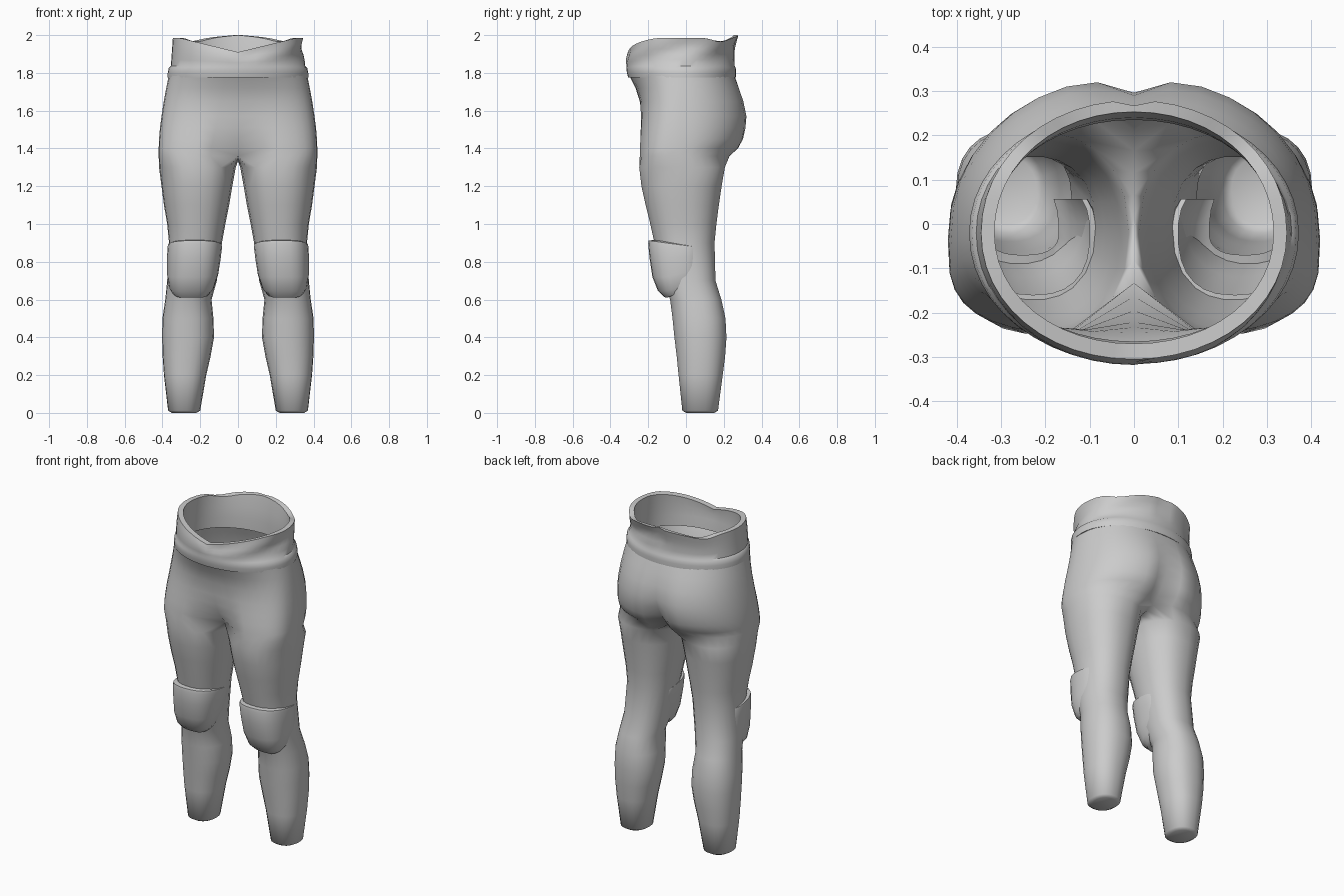
import bpy, bmesh, math
from math import sin, cos, radians, exp, pi

cube = bpy.data.objects.get("Cube")
if cube:
    bpy.data.objects.remove(cube, do_unlink=True)

grey = bpy.data.materials.new("cloth_grey")
grey.use_nodes = True
grey.diffuse_color = (0.6, 0.6, 0.6, 1)
grey.node_tree.nodes["Principled BSDF"].inputs["Base Color"].default_value = (0.6, 0.6, 0.6, 1)


def power(v, n):
    return math.copysign(abs(v) ** (2 / n), v)


def oval(a, x0, x1, front, back, mid=None, n=2.25):
    """Point on a rounded oval whose front and back depths differ."""
    mid = (front + back) / 2 if mid is None else mid
    s = power(sin(a), n)
    x = (x0 + x1) / 2 + (x1 - x0) / 2 * power(cos(a), n)
    return x, mid + s * ((back - mid) if s > 0 else (mid - front))


def bridge(bm, a, b, closed=True):
    for i in range(len(a) if closed else len(a) - 1):
        j = (i + 1) % len(a)
        bm.faces.new((a[i], a[j], b[j], b[i]))


def finish(bm, name, mirror=False, angle=50):
    bmesh.ops.recalc_face_normals(bm, faces=bm.faces)
    mesh = bpy.data.meshes.new(name)
    bm.to_mesh(mesh)
    bm.free()
    mesh.materials.append(grey)
    ob = bpy.data.objects.new(name, mesh)
    bpy.context.collection.objects.link(ob)
    if mirror:
        mod = ob.modifiers.new("mirror", 'MIRROR')
        mod.merge_threshold = 0.002
    bpy.ops.object.select_all(action='DESELECT')
    ob.select_set(True)
    bpy.context.view_layer.objects.active = ob
    bpy.ops.object.shade_smooth_by_angle(angle=radians(angle))


# Trousers: one leg and half of the hips, mirrored
OUTER, INNER = 18, 6
legs = [  # height, inner x, outer x, front y, back y
    (0.0, .22, .35, 0, .15),
    (.012, .20, .37, -.02, .17),
    (.2, .168, .392, -.04, .195),
    (.3, .145, .399, -.05, .208),
    (.4, .127, .402, -.062, .215),
    (.5, .13, .40, -.072, .21),
    (.6, .14, .385, -.085, .188),
    (.7, .112, .375, -.12, .157),
    (.9, .085, .365, -.168, .152),
    (1.0, .067, .375, -.19, .162),
    (1.1, .047, .392, -.215, .175),
    (1.2, .03, .405, -.237, .19),
    (1.3, .012, .418, -.249, .207),
]
hips = [  # height, half width, front y, back y, front dent, back dent, front squareness
    (1.36, .42, -.253, .245, .12, .08, 3.3),
    (1.4, .42, -.253, .29, .09, .08, 3.2),
    (1.45, .418, -.25, .316, .055, .07, 3),
    (1.51, .413, -.246, .327, .025, .05, 2.8),
    (1.57, .405, -.243, .33, .01, .034, 2.6),
    (1.65, .393, -.245, .312, 0, .022, 2.4),
    (1.72, .38, -.267, .285, 0, .008, 2.2),
    (1.785, .367, -.3, .257, 0, 0, 2.1),
]
bm = bmesh.new()
angles = [radians(-125 + 250 * i / OUTER) for i in range(OUTER + 1)]
angles += [radians(125 + 110 * i / INNER) for i in range(1, INNER)]
rows = []
for z, x0, x1, f, b in legs:
    rows.append([bm.verts.new((*oval(a, x0, x1, f, b), z)) for a in angles])
bm.faces.new(rows[0])
for low, high in zip(rows, rows[1:]):
    bridge(bm, low, high)

last = None
for z, w, f, b, df, db, square in hips:
    row = []
    for i in range(OUTER + 1):
        front = i < OUTER / 2
        x, y = oval(-pi / 2 + pi * i / OUTER, -w, w, f, b, -.035, square if front else 2.2)
        y += df * exp(-(x / .09) ** 2) if front else -db * exp(-(x / .06) ** 2)
        row.append(bm.verts.new((0 if i in (0, OUTER) else x, y, z)))
    if last:
        bridge(bm, last, row, closed=False)
    else:
        # Crotch seam running from back to front
        y0, y1 = row[-1].co.y, row[0].co.y
        seam = [bm.verts.new((0, y0 + (y1 - y0) * i / INNER, z - .025 * sin(pi * i / INNER)))
                for i in range(1, INNER)]
        bridge(bm, rows[-1], row + seam)
    last = row
finish(bm, "trousers", mirror=True, angle=70)


# Knee pads: open shells wrapped over the front of each knee
pad = [  # height, inner x, outer x, front y
    (.607, .17, .33, -.07),
    (.61, .15, .346, -.11),
    (.645, .127, .366, -.148),
    (.72, .104, .376, -.178),
    (.82, .090, .376, -.193),
    (.895, .084, .374, -.2),
    (.913, .086, .371, -.197),
    (.922, .10, .355, -.16),
]
STEPS = 18
bm = bmesh.new()
rows = []
for z, x0, x1, f in pad:
    row = []
    for i in range(STEPS + 1):
        a = -pi - .6 + (pi + 1.2) * i / STEPS
        x, y = oval(a, x0, x1, f, .1, -.02, 2.5)
        rise = .38 * max(0, y + .1) * (.92 - z) / .3
        droop = .15 * max(0, y + .2) * max(0, z - .8) / .12
        row.append(bm.verts.new((x, y, z + rise - droop)))
    rows.append(row)
for low, high in zip(rows, rows[1:]):
    bridge(bm, low, high, closed=False)
finish(bm, "knee_pads", mirror=True)


# Waistband: thick wall with a front notch and raised back
def rim_height(x, y):
    if y < 0:
        return 1.91 + .075 * min(1, abs(x) / .31)
    return 1.985 - .02 * exp(-((y - .18) / .05) ** 2) + .017 * max(0, 1 - abs(x) / .2)


BASE = 1.84
wall = [  # height or share of the way to the rim, half width, front y, back y
    (1.775, .33, -.265, .235),
    (1.775, .372, -.306, .264),
    (1.8, .372, -.313, .265),
    (1.828, .366, -.316, .263),
    (1.836, .356, -.315, .258),
    (.2, .353, -.317, .257),
    (.4, .351, -.318, .258),
    (.6, .349, -.316, .262),
    (.8, .347, -.312, .27),
    (1, .345, -.305, .279),
    (1, .315, -.27, .253),
    (.5, .32, -.275, .24),
    (0, .325, -.27, .235),
]
bm = bmesh.new()
COUNT = 48
rows = []
for k, (h, w, f, b) in enumerate(wall):
    row = []
    for i in range(COUNT):
        a = -pi / 2 + 2 * pi * i / COUNT
        x, y = oval(a, -w, w, f, b, -.02, 2.05)
        z = h if h > 1.5 else BASE + (rim_height(x, y) - BASE) * h
        # Diagonal folds gathered on the left side
        if 4 < k < 9 and x > .03:
            fold = -.017 * (.5 + .5 * sin(5 * a - 38 * z)) * sin(pi * h)
            x, y = x * (1 + fold / w), y * (1 + fold / w)
        # Short seam at the centre of the back
        if 5 < k < 10 and i == COUNT // 2:
            y -= .012
        row.append(bm.verts.new((x, y, z)))
    rows.append(row)
for low, high in zip(rows, rows[1:]):
    bridge(bm, low, high)
bridge(bm, rows[-1], rows[0])
finish(bm, "waistband", angle=40)
